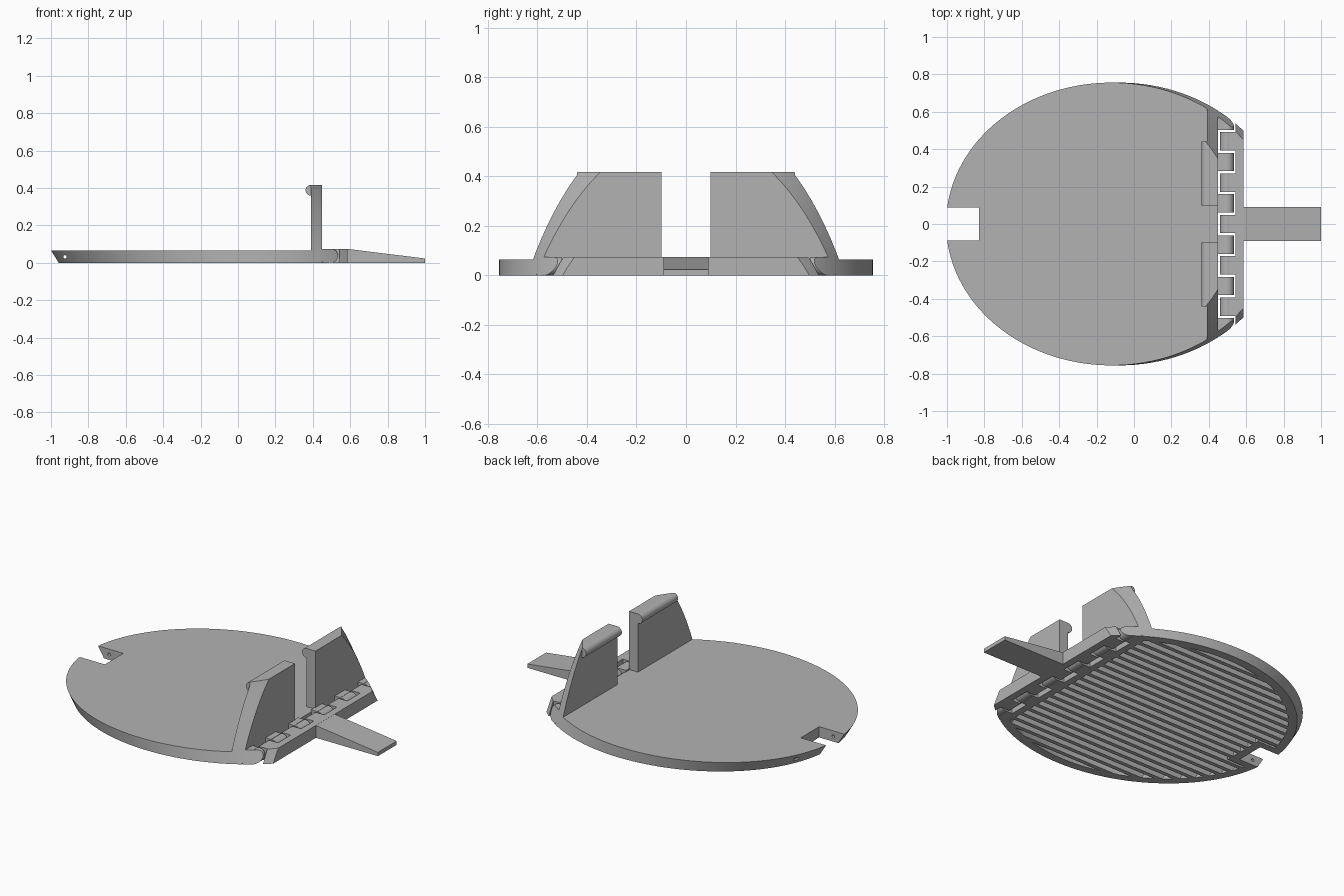
import bpy
import bmesh
from math import cos, sin, tau, pi
from mathutils import Matrix, Vector

cube = bpy.data.objects.get("Cube")
if cube:
    bpy.data.objects.remove(cube)

GREY = (0.45, 0.45, 0.45, 1)
mat = bpy.data.materials.new("plain grey")
mat.use_nodes = True
mat.diffuse_color = GREY
mat.node_tree.nodes["Principled BSDF"].inputs["Base Color"].default_value = GREY

THICK, HINGE_X, HINGE_R = 0.065, 0.497, 0.0375
PITCH, GAP = 0.1105, 0.006


def add_box(bm, x0, x1, y0, y1, z0, z1):
    size = Vector((x1 - x0, y1 - y0, z1 - z0))
    mid = Vector((x0 + x1, y0 + y1, z0 + z1)) / 2
    place = Matrix.Translation(mid) @ Matrix.Diagonal(size).to_4x4()
    bmesh.ops.create_cube(bm, size=1, matrix=place)


def add_rod(bm, x, z, radius, y0, y1, segments=32):
    """Cylinder lying along y."""
    place = Matrix.Translation((x, (y0 + y1) / 2, z)) @ Matrix.Rotation(pi / 2, 4, 'X')
    bmesh.ops.create_cone(bm, cap_ends=True, segments=segments, radius1=radius,
                          radius2=radius, depth=y1 - y0, matrix=place)


def finish(name, bm):
    bmesh.ops.recalc_face_normals(bm, faces=bm.faces)
    mesh = bpy.data.meshes.new(name)
    bm.to_mesh(mesh)
    bm.free()
    mesh.materials.append(mat)
    obj = bpy.data.objects.new(name, mesh)
    bpy.context.collection.objects.link(obj)
    return obj


def boolean(obj, other, operation):
    mod = obj.modifiers.new("cut", 'BOOLEAN')
    mod.operation, mod.object, mod.solver = operation, other, 'EXACT'
    bpy.context.view_layer.update()
    graph = bpy.context.evaluated_depsgraph_get()
    mesh = bpy.data.meshes.new_from_object(obj.evaluated_get(graph))
    obj.modifiers.clear()
    obj.data = mesh


def slanted_oval(name, rx, ry, z0, z1):
    """Oval prism that leans towards -x as it rises."""
    bm = bmesh.new()
    rings = []
    for z in (z0, z1):
        centre = -0.08 - 0.615 * z
        rings.append([bm.verts.new((centre + rx * cos(tau * i / 128), ry * sin(tau * i / 128), z))
                      for i in range(128)])
    low, high = rings
    bm.faces.new(low)
    bm.faces.new(high)
    for i in range(128):
        j = (i + 1) % 128
        bm.faces.new((low[i], low[j], high[j], high[i]))
    return finish(name, bm)


envelope = slanted_oval("outline_cutter", 0.885, 0.756, -0.1, 0.6)
helpers = [envelope]

# Main oval plate
bm = bmesh.new()
add_box(bm, -1.2, 0.45, -1, 1, 0, THICK)
plate = finish("oval_plate", bm)
boolean(plate, envelope, 'INTERSECT')

# Grooves under the plate, with a solid rim left around them
bm = bmesh.new()
for i in range(-11, 12):
    add_box(bm, -1, 0.41, i * 0.063 - 0.019, i * 0.063 + 0.019, -0.05, 0.035)
grooves = finish("groove_cutter", bm)
inner = slanted_oval("inner_cutter", 0.835, 0.706, -0.1, 0.1)
boolean(grooves, inner, 'INTERSECT')
bm = bmesh.new()
add_box(bm, -1.2, -0.78, -0.13, 0.13, -0.2, 0.2)
guard = finish("notch_rim_guard", bm)
boolean(grooves, guard, 'DIFFERENCE')
boolean(plate, grooves, 'DIFFERENCE')

# Edge notch and cross hole
bm = bmesh.new()
add_box(bm, -1.2, -0.83, -0.088, 0.088, -0.1, 0.2)
notch = finish("notch_cutter", bm)
boolean(plate, notch, 'DIFFERENCE')
bm = bmesh.new()
add_rod(bm, -0.925, 0.032, 0.009, -1, 1, 16)
hole = finish("hole_cutter", bm)
boolean(plate, hole, 'DIFFERENCE')
helpers += [grooves, inner, guard, notch, hole]

# Upright walls with a rounded lip along the top
walls = []
for side, name in ((1, "left"), (-1, "right")):
    bm = bmesh.new()
    y0, y1 = sorted((side * 0.098, side * 0.8))
    add_box(bm, 0.39, 0.45, y0, y1, 0.03, 0.417)
    wall = finish(name + "_wall", bm)
    bm = bmesh.new()
    y0, y1 = sorted((side * 0.098, side * 0.44))
    add_rod(bm, 0.39, 0.388, 0.029, y0, y1)
    lip = finish(name + "_lip", bm)
    for part in (wall, lip):
        boolean(part, envelope, 'INTERSECT')
    walls += [wall, lip]

# Interlocking hinge knuckles: even ones belong to the flap, odd ones to the plate
hinge_parts = []
for i in range(-5, 6):
    bm = bmesh.new()
    y0, y1 = (i - 0.5) * PITCH + GAP, (i + 0.5) * PITCH - GAP
    add_rod(bm, HINGE_X, HINGE_R, HINGE_R, y0, y1)
    barrel = finish(f"knuckle_{i + 6}", bm)
    bm = bmesh.new()
    if i % 2:
        add_box(bm, 0.445, HINGE_X - 0.01, y0, y1, 0, 2 * HINGE_R)
    else:
        add_box(bm, HINGE_X + 0.01, 0.55, y0, y1, 0, 2 * HINGE_R)
    web = finish(f"knuckle_web_{i + 6}", bm)
    for part in (barrel, web):
        boolean(part, envelope, 'INTERSECT')
    hinge_parts += [barrel, web]

# Flap bar
bm = bmesh.new()
add_box(bm, 0.543, 0.585, -0.7, 0.7, 0, 2 * HINGE_R)
bar = finish("flap_bar", bm)
boolean(bar, envelope, 'INTERSECT')

# Tapered thumb tab
bm = bmesh.new()
add_box(bm, 0.58, 1.0, -0.09, 0.09, 0, 2 * HINGE_R)
for v in bm.verts:
    if v.co.x > 0.9 and v.co.z > 0.05:
        v.co.z = 0.023
tab = finish("thumb_tab", bm)

for obj in helpers:
    bpy.data.objects.remove(obj)

# Smooth curved surfaces while keeping hard edges
bpy.ops.object.select_all(action='DESELECT')
for obj in [plate, bar, tab] + walls + hinge_parts:
    obj.select_set(True)
    bpy.context.view_layer.objects.active = obj
bpy.ops.object.shade_smooth_by_angle(angle=0.5)
